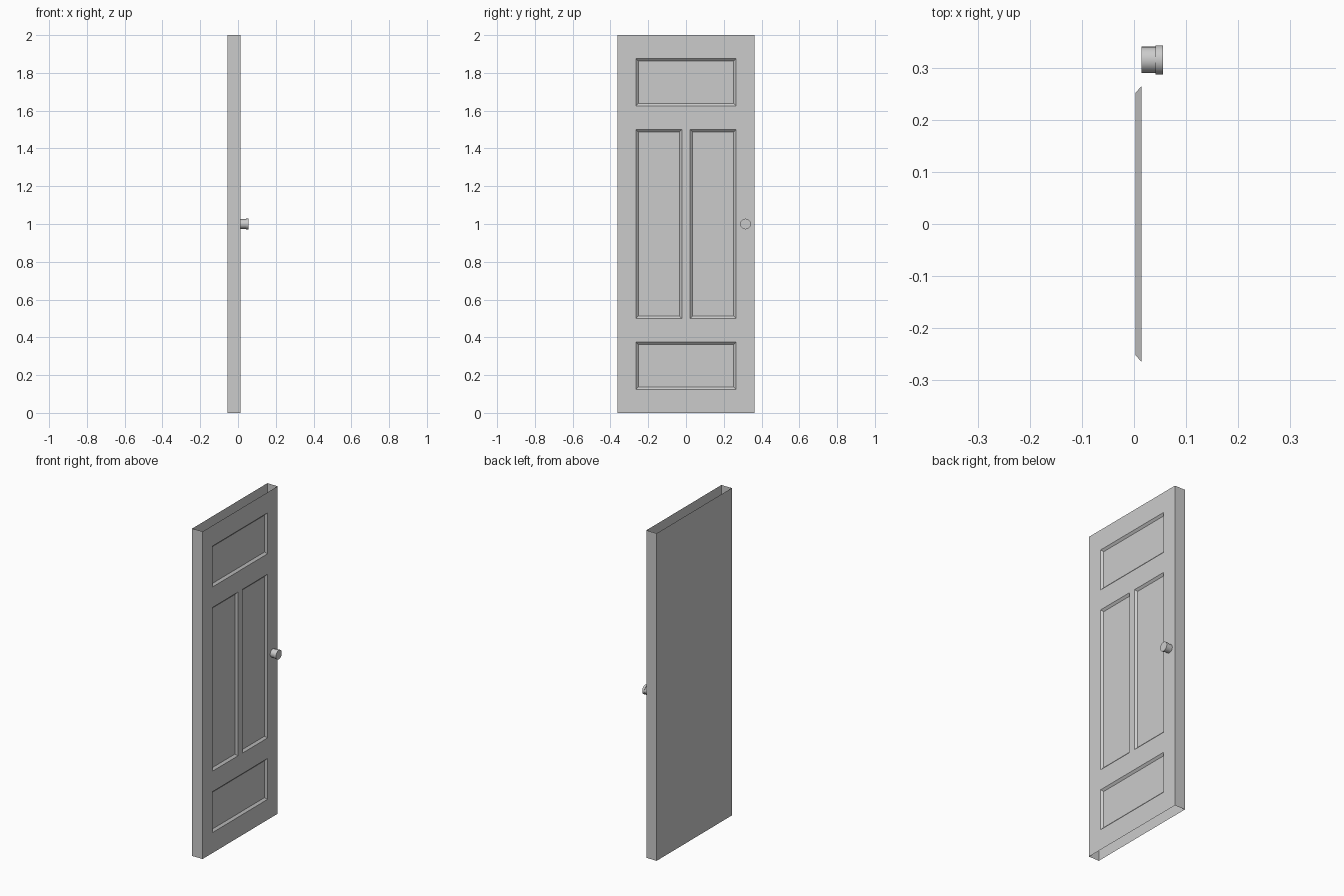
import bpy, bmesh, math

if "Cube" in bpy.data.objects:
    bpy.data.objects.remove(bpy.data.objects["Cube"])

FRONT, BACK = 0.0145, -0.0555
HALF_W, PANEL, MULLION = 0.3625, 0.2645, 0.022


def finish(bm, name, angle):
    mesh = bpy.data.meshes.new(name)
    bm.to_mesh(mesh)
    bm.free()
    obj = bpy.data.objects.new(name, mesh)
    bpy.context.collection.objects.link(obj)
    bpy.ops.object.select_all(action='DESELECT')
    obj.select_set(True)
    bpy.context.view_layer.objects.active = obj
    bpy.ops.object.shade_smooth_by_angle(angle=math.radians(angle))
    return obj


# Door leaf: front laid out as a grid of rails and stiles
bm = bmesh.new()
ys = [-HALF_W, -PANEL, -MULLION, MULLION, PANEL, HALF_W]
zs = [0, 0.125, 0.375, 0.5, 1.5, 1.625, 1.875, 2]
grid = [[bm.verts.new((FRONT, y, z)) for y in ys] for z in zs]
cell = {}
for r in range(len(zs) - 1):
    for c in range(len(ys) - 1):
        cell[r, c] = bm.faces.new((grid[r][c], grid[r][c + 1],
                                   grid[r + 1][c + 1], grid[r + 1][c]))

# Wide panels at top and bottom, two tall ones in the middle
panels = [cell[3, 1], cell[3, 3]]
for r in (1, 5):
    merged = bmesh.ops.dissolve_faces(bm, faces=[cell[r, c] for c in (1, 2, 3)])
    panels += merged['region']
bm.normal_update()

# Sloped edges sunk into the leaf
bmesh.ops.inset_individual(bm, faces=panels, thickness=0.0125, depth=-0.0115,
                           use_even_offset=True)

# Sides and back; the leaf is open at top and bottom
back = {}
for s in (-1, 1):
    back[s] = [bm.verts.new((BACK, s * HALF_W, z)) for z in zs]
    col = [row[0 if s < 0 else -1] for row in grid]
    for i in range(len(zs) - 1):
        quad = [col[i], back[s][i], back[s][i + 1], col[i + 1]]
        bm.faces.new(quad if s > 0 else quad[::-1])
for i in range(len(zs) - 1):
    bm.faces.new((back[1][i], back[-1][i], back[-1][i + 1], back[1][i + 1]))
finish(bm, "door_leaf", 30)

# Knob: turned stem with a wider flat cap
bm = bmesh.new()
N = 32
profile = [(FRONT, 0.0252), (0.0415, 0.0252), (0.0415, 0.028), (0.0555, 0.028)]
rings = []
for x, rad in profile:
    rings.append([bm.verts.new((x, 0.315 + rad * math.cos(2 * math.pi * i / N),
                                1.0 + rad * math.sin(2 * math.pi * i / N)))
                  for i in range(N)])
for a, b in zip(rings, rings[1:]):
    for i in range(N):
        j = (i + 1) % N
        bm.faces.new((a[i], a[j], b[j], b[i]))
bm.faces.new(rings[-1])
bmesh.ops.recalc_face_normals(bm, faces=bm.faces)
finish(bm, "door_knob", 40)
